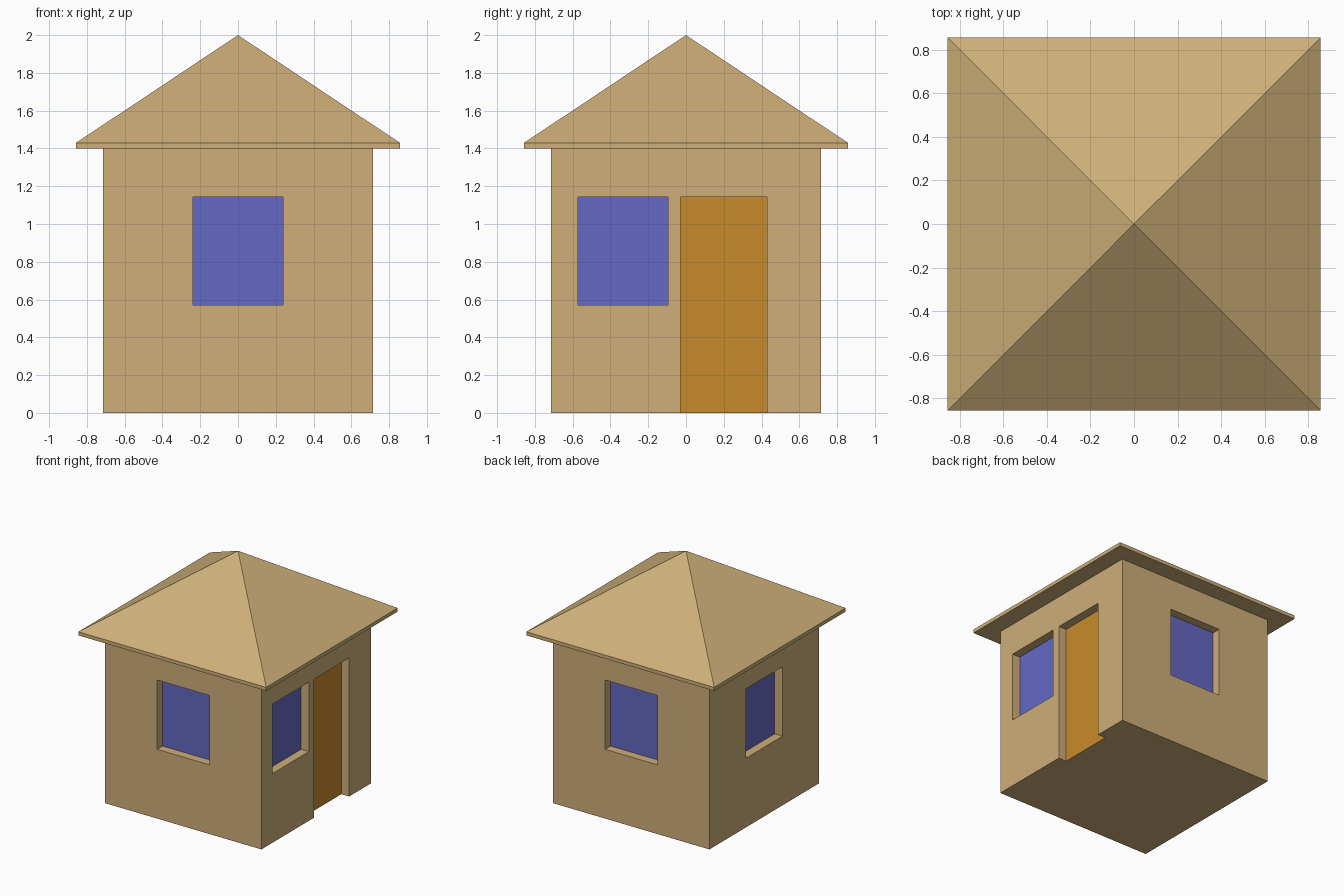
import bpy, bmesh
from math import radians
from mathutils import Matrix

if "Cube" in bpy.data.objects:
    bpy.data.objects.remove(bpy.data.objects["Cube"])

HALF = 0.714      # half width of the house
T = 0.0714        # wall thickness
INNER = HALF - T
WALL_H = 1.4
SILL, HEAD = 0.571, 1.143


def material(name, rgb):
    m = bpy.data.materials.new(name)
    m.diffuse_color = (*rgb, 1)
    m.use_nodes = True
    m.node_tree.nodes["Principled BSDF"].inputs["Base Color"].default_value = m.diffuse_color
    return m


TAN = material("tan", (0.62, 0.43, 0.19))
GLASS = material("blue_glass", (0.13, 0.14, 0.55))
ORANGE = material("orange_wood", (0.58, 0.26, 0.025))


def finish(name, bm, mat, angle=0):
    bmesh.ops.rotate(bm, verts=bm.verts, cent=(0, 0, 0),
                     matrix=Matrix.Rotation(radians(angle), 3, 'Z'))
    me = bpy.data.meshes.new(name)
    bm.to_mesh(me)
    bm.free()
    me.materials.append(mat)
    ob = bpy.data.objects.new(name, me)
    bpy.context.collection.objects.link(ob)
    return ob


def upright(bm, u0, u1, z0, z1, y):
    """Rectangle facing -y."""
    return bm.faces.new([bm.verts.new((u, y, z)) for u, z in
                         ((u0, z0), (u1, z0), (u1, z1), (u0, z1))])


def wall(name, half, openings, angle):
    """Board with rectangular holes, built facing -y and turned into place."""
    us = sorted({-half, half, *(u for o in openings for u in o[:2])})
    zs = sorted({0, WALL_H, *(z for o in openings for z in o[2:])})
    bm = bmesh.new()
    for u0, u1 in zip(us, us[1:]):
        for z0, z1 in zip(zs, zs[1:]):
            u, z = (u0 + u1) / 2, (z0 + z1) / 2
            if not any(a < u < b and c < z < d for a, b, c, d in openings):
                upright(bm, u0, u1, z0, z1, -HALF)
    bmesh.ops.remove_doubles(bm, verts=bm.verts, dist=1e-5)
    ext = bmesh.ops.extrude_face_region(bm, geom=bm.faces[:], use_keep_orig=True)
    moved = [g for g in ext["geom"] if isinstance(g, bmesh.types.BMVert)]
    bmesh.ops.translate(bm, verts=moved, vec=(0, T, 0))
    bmesh.ops.recalc_face_normals(bm, faces=bm.faces)
    finish(name, bm, TAN, angle)


def pane(name, opening, angle, mat):
    """Sheet closing an opening, flush with the inside of the wall."""
    bm = bmesh.new()
    upright(bm, *opening, -INNER)
    finish(name, bm, mat, angle)


# Walls: the side walls run full depth, front and back fit between them
centre_window = (-0.238, 0.238, SILL, HEAD)
side_window = (-0.571, -0.095, SILL, HEAD)
doorway = (-0.029, 0.429, 0, HEAD)
for side, half, angle, window in (("front", INNER, 0, centre_window),
                                  ("right", HALF, 90, side_window),
                                  ("back", INNER, 180, centre_window),
                                  ("left", HALF, -90, centre_window)):
    holes = [window] + ([doorway] if side == "right" else [])
    wall(side + "_wall", half, holes, angle)
    pane(side + "_window", window, angle, GLASS)
pane("door", doorway, 90, ORANGE)

# Floor between the walls
bm = bmesh.new()
bm.faces.new([bm.verts.new((x * INNER, y * INNER, 0))
              for x, y in ((-1, -1), (-1, 1), (1, 1), (1, -1))])
finish("floor", bm, TAN)

# Pyramid roof with a thin square eave
R, EAVE, PEAK = 0.857, 1.43, 2.0
bm = bmesh.new()
corners = ((-1, -1), (1, -1), (1, 1), (-1, 1))
low = [bm.verts.new((x * R, y * R, WALL_H)) for x, y in corners]
high = [bm.verts.new((x * R, y * R, EAVE)) for x, y in corners]
peak = bm.verts.new((0, 0, PEAK))
bm.faces.new(low[::-1])
for i in range(4):
    j = (i + 1) % 4
    bm.faces.new((low[i], low[j], high[j], high[i]))
    bm.faces.new((high[i], high[j], peak))
finish("roof", bm, TAN)
